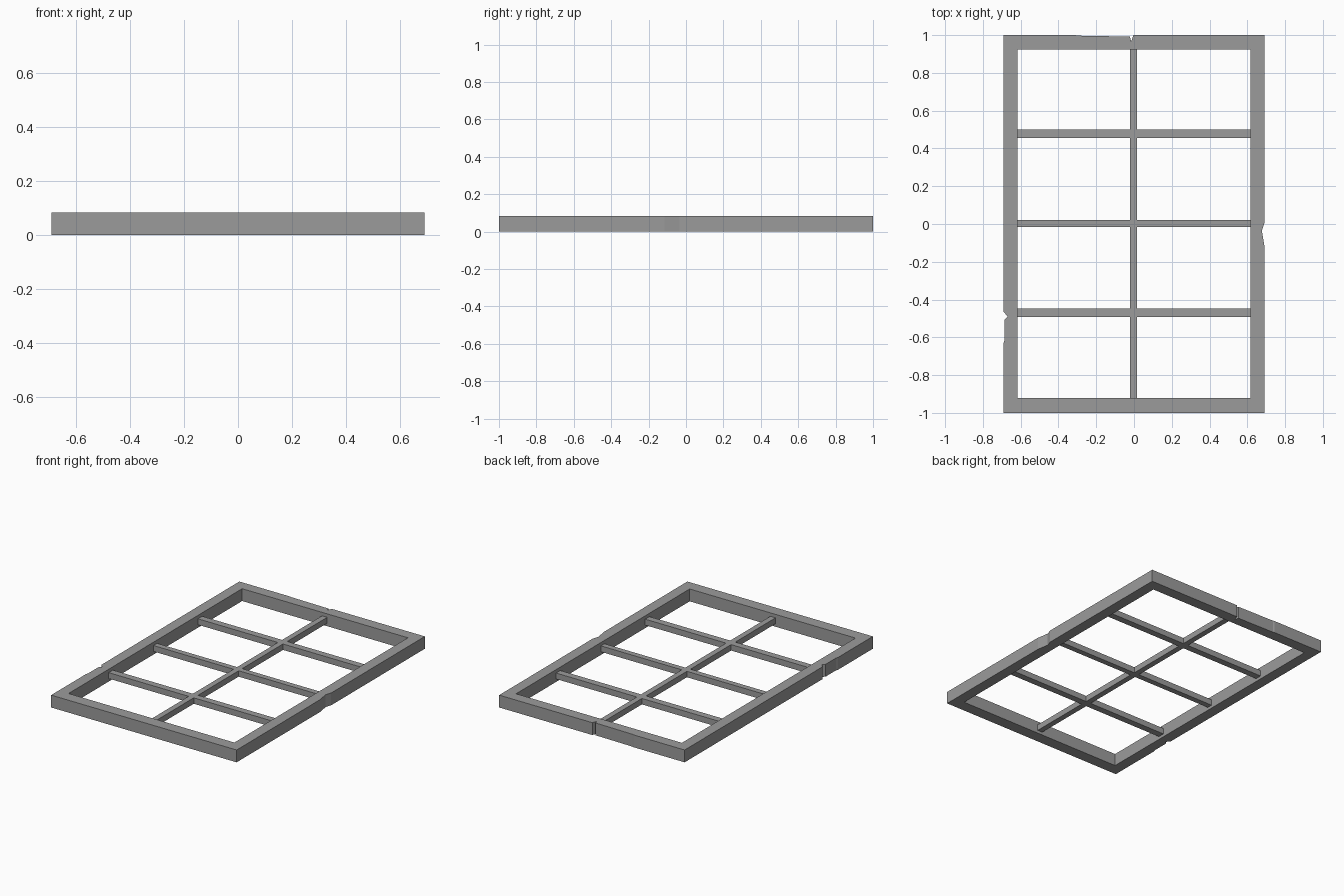
import bpy
import bmesh
from mathutils import Vector

default_cube = bpy.data.objects.get("Cube")
if default_cube:
    bpy.data.objects.remove(default_cube, do_unlink=True)

FRAME_HEIGHT = 0.083
BAR_BOTTOM, BAR_TOP = 0.02, 0.06
INNER_X, INNER_BACK, INNER_FRONT = 0.617, 0.925, -0.92

grey = bpy.data.materials.new("weathered_grey")
grey.use_nodes = True
colour = (0.33, 0.33, 0.33, 1)
grey.diffuse_color = colour
grey.node_tree.nodes["Principled BSDF"].inputs["Base Color"].default_value = colour


def extruded(name, loops, bottom, top):
    """Fill the outline, leaving later loops as holes, and extrude it upward."""
    bm = bmesh.new()
    for loop in loops:
        verts = [bm.verts.new((x, y, bottom)) for x, y in loop]
        for a, b in zip(verts, verts[1:] + verts[:1]):
            bm.edges.new((a, b))
    bmesh.ops.triangle_fill(bm, edges=bm.edges[:], use_beauty=True,
                            normal=Vector((0, 0, 1)))
    result = bmesh.ops.extrude_face_region(bm, geom=bm.faces[:], use_keep_orig=True)
    raised = [g for g in result["geom"] if isinstance(g, bmesh.types.BMVert)]
    bmesh.ops.translate(bm, verts=raised, vec=(0, 0, top - bottom))
    bmesh.ops.recalc_face_normals(bm, faces=bm.faces[:])
    mesh = bpy.data.meshes.new(name)
    bm.to_mesh(mesh)
    bm.free()
    mesh.materials.append(grey)
    obj = bpy.data.objects.new(name, mesh)
    bpy.context.collection.objects.link(obj)
    return obj


def rectangle(x0, x1, y0, y1):
    return [(x0, y0), (x1, y0), (x1, y1), (x0, y1)]


# Outer frame, with chips in its right, back and left edges
outline = [
    (-0.69, -1), (0.69, -1),
    (0.69, -0.115), (0.677, -0.035), (0.69, 0.005),
    (0.69, 1),
    (-0.003, 1), (-0.015, 0.965), (-0.022, 0.992), (-0.3, 0.997), (-0.31, 1),
    (-0.69, 1),
    (-0.69, -0.465), (-0.669, -0.49), (-0.685, -0.505),
    (-0.685, -0.615), (-0.69, -0.63),
]
opening = rectangle(-INNER_X, INNER_X, INNER_FRONT, INNER_BACK)
extruded("window_frame", [outline, opening], 0, FRAME_HEIGHT)

# Long upright bar
extruded("upright_bar", [rectangle(-0.022, 0.016, INNER_FRONT, INNER_BACK)],
         BAR_BOTTOM, BAR_TOP)

# Cross bars, split on either side of the upright
for name, y0, y1 in (("front", -0.493, -0.448),
                     ("middle", -0.016, 0.022),
                     ("back", 0.455, 0.5)):
    for side, x0, x1 in (("right", -INNER_X, -0.022), ("left", 0.016, INNER_X)):
        extruded(f"{name}_cross_bar_{side}", [rectangle(x0, x1, y0, y1)],
                 BAR_BOTTOM, BAR_TOP)
